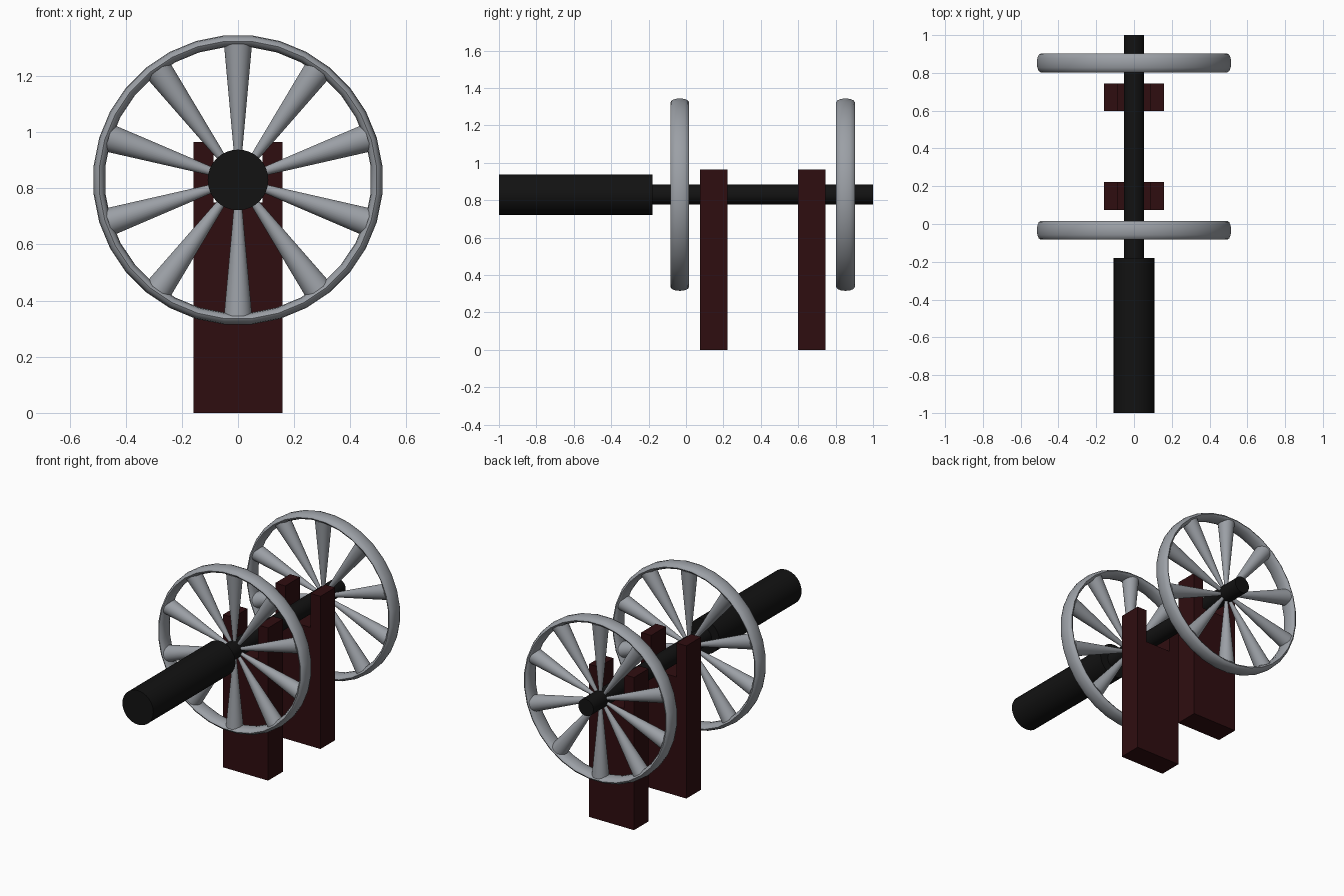
import bpy, bmesh
from math import pi, cos, sin
from mathutils import Matrix, Vector

if "Cube" in bpy.data.objects:
    bpy.data.objects.remove(bpy.data.objects["Cube"])

AXLE_Z = 0.83

def material(name, rgb):
    m = bpy.data.materials.new(name)
    m.diffuse_color = (*rgb, 1)
    m.use_nodes = True
    m.node_tree.nodes["Principled BSDF"].inputs["Base Color"].default_value = m.diffuse_color
    return m

black = material("black_iron", (0.006, 0.006, 0.006))
wood = material("dark_red_wood", (0.028, 0.004, 0.005))
steel = material("steel", (0.33, 0.35, 0.38))

def finish(name, bm, mat, smooth=None):
    bmesh.ops.recalc_face_normals(bm, faces=bm.faces)
    me = bpy.data.meshes.new(name)
    bm.to_mesh(me)
    bm.free()
    ob = bpy.data.objects.new(name, me)
    bpy.context.collection.objects.link(ob)
    me.materials.append(mat)
    if smooth:
        bpy.ops.object.select_all(action='DESELECT')
        ob.select_set(True)
        bpy.context.view_layer.objects.active = ob
        bpy.ops.object.shade_smooth_by_angle(angle=smooth)
    return ob

def rod(name, radius, y0, y1):
    bm = bmesh.new()
    mat = Matrix.Translation((0, (y0 + y1) / 2, AXLE_Z)) @ Matrix.Rotation(pi / 2, 4, 'X')
    bmesh.ops.create_cone(bm, cap_ends=True, segments=32, radius1=radius,
                          radius2=radius, depth=y1 - y0, matrix=mat)
    finish(name, bm, black, 0.6)

def rim(name, y, segs=32, sides=12, major=0.496, minor=0.021, half=0.05):
    # torus stretched along the axle
    bm = bmesh.new()
    rings = []
    for i in range(segs):
        a = 2 * pi * (i + 0.5) / segs
        ring = []
        for j in range(sides):
            b = 2 * pi * j / sides
            r = major + minor * cos(b)
            ring.append(bm.verts.new((r * sin(a), y + half * sin(b), AXLE_Z + r * cos(a))))
        rings.append(ring)
    for i in range(segs):
        p, q = rings[i], rings[(i + 1) % segs]
        for j in range(sides):
            k = (j + 1) % sides
            bm.faces.new((p[j], p[k], q[k], q[j]))
    finish(name, bm, steel, 0.7)

def spokes(name, y, count=10, length=0.485):
    # cones widening from the axle to the rim
    bm = bmesh.new()
    for i in range(count):
        mat = (Matrix.Translation((0, y, AXLE_Z)) @ Matrix.Rotation(2 * pi * i / count, 4, 'Y')
               @ Matrix.Translation((0, 0, length / 2)))
        bmesh.ops.create_cone(bm, cap_ends=True, segments=32, radius1=0.006,
                              radius2=0.05, depth=length, matrix=mat)
    finish(name, bm, steel, 0.6)

def support(name, y0, y1):
    # upright board with a slot for the axle
    bm = bmesh.new()
    w, n, top, floor = 0.158, 0.088, 0.965, 0.75
    outline = [(-w, 0), (w, 0), (w, top), (n, top), (n, floor),
               (-n, floor), (-n, top), (-w, top)]
    face = bm.faces.new([bm.verts.new((x, y0, z)) for x, z in outline])
    new = bmesh.ops.extrude_face_region(bm, geom=[face])["geom"]
    bmesh.ops.translate(bm, vec=Vector((0, y1 - y0, 0)),
                        verts=[v for v in new if isinstance(v, bmesh.types.BMVert)])
    finish(name, bm, wood)

# axle and thick handle
rod("axle", 0.053, -0.2, 1.0)
rod("thick_handle", 0.108, -1.0, -0.18)

# two wheels
for side, y in (("front", -0.033), ("back", 0.853)):
    rim(side + "_wheel_rim", y)
    spokes(side + "_wheel_spokes", y)

# two slotted supports
support("front_support", 0.075, 0.222)
support("back_support", 0.598, 0.745)
